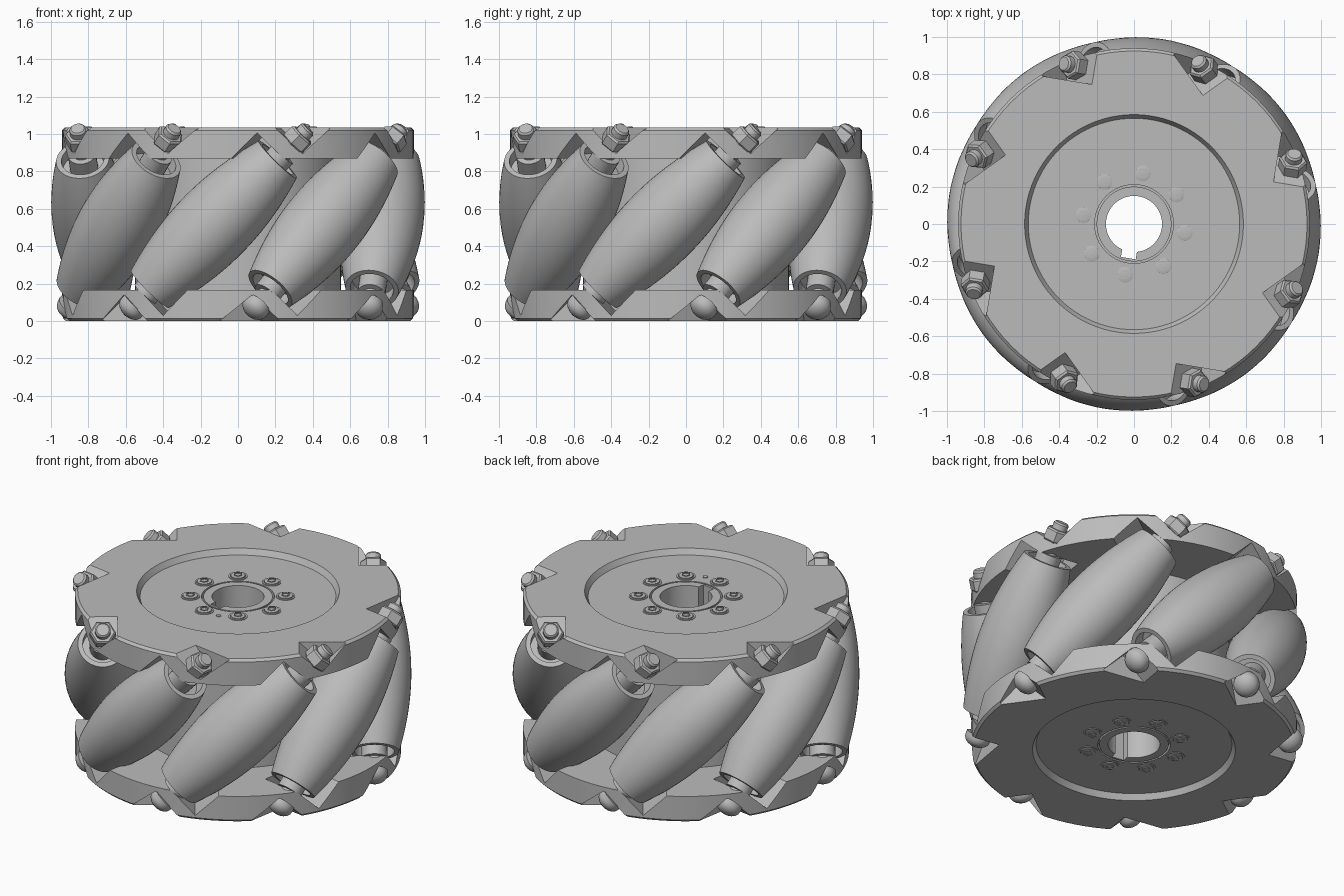
import bpy, bmesh, math
from mathutils import Matrix, Vector

if "Cube" in bpy.data.objects:
    bpy.data.objects.remove(bpy.data.objects["Cube"])

HEIGHT = 1.035      # overall wheel width
AXIS_R = 0.784      # distance of roller axles from the wheel centre
COUNT = 8
START = math.radians(260.5)

metal = bpy.data.materials.new("plain_grey")
metal.use_nodes = True
GREY = (0.5, 0.5, 0.5, 1)
metal.diffuse_color = GREY
metal.node_tree.nodes["Principled BSDF"].inputs["Base Color"].default_value = GREY


def finish(name, bm, matrix=Matrix(), smooth=True):
    bmesh.ops.recalc_face_normals(bm, faces=bm.faces)
    mesh = bpy.data.meshes.new(name)
    bm.to_mesh(mesh)
    bm.free()
    mesh.materials.append(metal)
    ob = bpy.data.objects.new(name, mesh)
    bpy.context.collection.objects.link(ob)
    ob.matrix_world = matrix
    if smooth:
        shade(ob)
    return ob


def shade(ob):
    bpy.ops.object.select_all(action="DESELECT")
    ob.select_set(True)
    bpy.context.view_layer.objects.active = ob
    bpy.ops.object.shade_smooth_by_angle(angle=math.radians(30))


def lathe(name, profile, sides=64, matrix=Matrix(), ring=False):
    """Turn (radius, z) points round z; a ring profile is closed on itself."""
    bm = bmesh.new()
    loops = []
    for r, z in profile:
        loops.append([bm.verts.new((r * math.cos(math.tau * i / sides),
                                    r * math.sin(math.tau * i / sides), z))
                      for i in range(sides)])
    pairs = list(zip(loops, loops[1:]))
    if ring:
        pairs.append((loops[-1], loops[0]))
    else:
        bm.faces.new(loops[0])
        bm.faces.new(loops[-1])
    for a, b in pairs:
        for i in range(sides):
            j = (i + 1) % sides
            bm.faces.new((a[i], a[j], b[j], b[i]))
    return finish(name, bm, matrix)


def add_box(bm, matrix, low, high):
    low, high = Vector(low), Vector(high)
    scale = Matrix.Diagonal((*(high - low), 1))
    bmesh.ops.create_cube(bm, size=1, matrix=matrix @ Matrix.Translation((low + high) / 2) @ scale)


def cut(ob, bm):
    cutter = finish("cutter", bm, smooth=False)
    mod = ob.modifiers.new("cut", "BOOLEAN")
    mod.object, mod.solver, mod.use_self = cutter, "EXACT", True
    bpy.context.view_layer.objects.active = ob
    bpy.ops.object.modifier_apply(modifier=mod.name)
    bpy.data.objects.remove(cutter)
    shade(ob)


def axle_frame(index):
    """Local x points outward, local z runs along the 45 degree axle."""
    a = START + index * math.tau / COUNT
    out = Vector((math.cos(a), math.sin(a), 0))
    axle = Vector((-math.sin(a), math.cos(a), 1)).normalized()
    side = axle.cross(out)
    rot = Matrix((out, side, axle)).transposed().to_4x4()
    return Matrix.Translation(out * AXIS_R + Vector((0, 0, HEIGHT / 2))) @ rot


frames = [axle_frame(i) for i in range(COUNT)]
flip = Matrix.Rotation(math.pi, 4, "X")

# End discs, with roller clearance and bolt seat notches
half = [(0.21, 0.035), (0.565, 0.035), (0.585, 0), (0.925, 0),
        (0.94, 0.015), (0.94, 0.165), (0.21, 0.165)]
for name, top in (("bottom_disc", False), ("top_disc", True)):
    disc = lathe(name, [(r, HEIGHT - z if top else z) for r, z in half], 96, ring=True)
    bm = bmesh.new()
    for f in frames:
        m = f if top else f @ flip
        add_box(bm, m, (-0.18, -0.165, 0.15), (0.4, 0.165, 0.525))
        add_box(bm, m, (-0.085, -0.3, 0.61), (0.4, 0.075, 0.95))
    cut(disc, bm)

# Central hub with keyed bore
hub = lathe("hub", [(0.15, 0.035), (0.2, 0.035), (0.2, 0.07), (0.3, 0.07), (0.3, 0.1), (0.55, 0.1),
                    (0.55, HEIGHT - 0.1), (0.3, HEIGHT - 0.1), (0.3, HEIGHT - 0.07),
                    (0.2, HEIGHT - 0.07), (0.2, HEIGHT - 0.035), (0.15, HEIGHT - 0.035)], ring=True)
bm = bmesh.new()
add_box(bm, Matrix.Rotation(START, 4, "Z"), (0.1, -0.04, -0.1), (0.185, 0.04, 1.2))
cut(hub, bm)

# Barrel rollers hugging the wheel's outer circle, cupped at both ends
LENGTH = 0.49
STEPS = 20
barrel = []
for k in range(STEPS + 1):
    s = LENGTH * (2 * k / STEPS - 1)
    barrel.append((1 - math.hypot(AXIS_R, s / math.sqrt(2)), s))
cup = [(0.115, LENGTH), (0.115, 0.42), (0.045, 0.42), (0.045, -0.42), (0.115, -0.42), (0.115, -LENGTH)]

for i, f in enumerate(frames):
    lathe(f"roller_{i}", barrel + cup, 48, f, ring=True)
    # Axle with spacers, domed head below and hex nut above
    lathe(f"axle_{i}", [(0.045, -0.64), (0.045, 0.715), (0.036, 0.725)], 24, f)
    for end, m in (("upper", f), ("lower", f @ flip)):
        lathe(f"{end}_spacer_{i}", [(0.075, 0.41), (0.075, 0.53)], 24, m)
    lathe(f"nut_{i}", [(0.068, 0.605), (0.076, 0.613), (0.076, 0.672), (0.066, 0.682)], 6, f)
    dome = [(0.075, 0.605), (0.075, 0.63)]
    dome += [(0.075 * math.cos(t), 0.63 + 0.055 * math.sin(t)) for t in (0.3, 0.6, 0.9, 1.2, 1.45)]
    lathe(f"bolt_head_{i}", dome, 24, f @ flip)

# Ring of hub screws with hex sockets on both faces
for top in (True, False):
    face = Matrix.Translation((0, 0, HEIGHT - 0.035)) if top else Matrix.Translation((0, 0, 0.035)) @ flip
    side = "top" if top else "bottom"
    for i in range(COUNT):
        a = math.radians(80) + i * math.tau / COUNT
        m = face @ Matrix.Translation((0.275 * math.cos(a), 0.275 * math.sin(a) * (1 if top else -1), 0))
        lathe(f"{side}_screw_rim_{i}", [(0.055, -0.02), (0.055, 0.004), (0.045, 0.004), (0.045, -0.02)], 24, m, ring=True)
        lathe(f"{side}_screw_{i}", [(0.042, -0.02), (0.042, 0.008), (0.036, 0.01)], 24, m)
        lathe(f"{side}_screw_socket_{i}", [(0.026, 0.005), (0.026, 0.014), (0.02, 0.014), (0.02, 0.005)], 6, m, ring=True)
lathe("locating_pin", [(0.015, HEIGHT - 0.05), (0.015, HEIGHT - 0.03)], 16, Matrix.Translation((0.06, -0.28, 0)))
